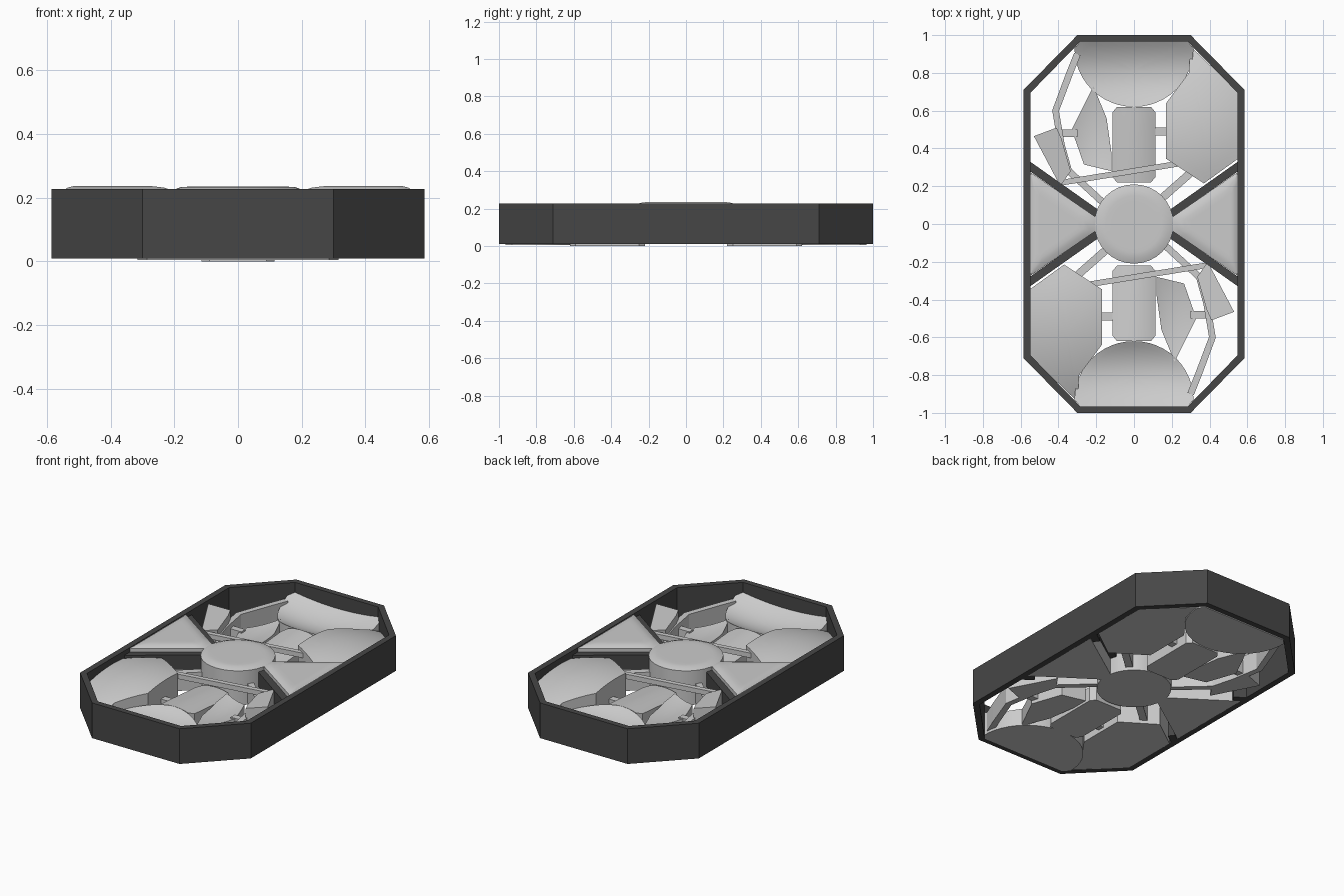
import bpy, bmesh, math
from mathutils import Vector

if "Cube" in bpy.data.objects:
    bpy.data.objects.remove(bpy.data.objects["Cube"])


def material(name, v):
    m = bpy.data.materials.new(name)
    m.diffuse_color = (v, v, v, 1)
    m.use_nodes = True
    m.node_tree.nodes["Principled BSDF"].inputs["Base Color"].default_value = m.diffuse_color
    return m


DARK = material("dark grey", 0.062)
LIGHT = material("light grey", 0.60)


def finish(bm, name, mat, smooth=True):
    bmesh.ops.recalc_face_normals(bm, faces=bm.faces)
    me = bpy.data.meshes.new(name)
    bm.to_mesh(me)
    bm.free()
    me.materials.append(mat)
    ob = bpy.data.objects.new(name, me)
    bpy.context.collection.objects.link(ob)
    if smooth:
        bpy.ops.object.select_all(action='DESELECT')
        ob.select_set(True)
        bpy.context.view_layer.objects.active = ob
        bpy.ops.object.shade_smooth_by_angle(angle=math.radians(32))
    return ob


def pair(ob):
    """Second copy turned half a turn about z."""
    c = ob.copy()
    c.name = ob.name + "_opposite"
    c.rotation_euler.z = math.pi
    bpy.context.collection.objects.link(c)


def block(name, outline, top, z0=0.01, mat=LIGHT, step=0.05, rings=7):
    """Upright block with a flat base and a sculpted top given by top(x, y, t)."""
    pts = []
    n = len(outline)
    for i in range(n):
        a, b = Vector(outline[i]), Vector(outline[(i + 1) % n])
        k = max(1, round((b - a).length / step))
        pts += [a.lerp(b, j / k) for j in range(k)]
    c = sum(pts, Vector((0, 0))) / len(pts)
    bm = bmesh.new()
    base = [bm.verts.new((p.x, p.y, z0)) for p in pts]
    bm.faces.new(base)
    prev = base
    for r in range(rings):
        t = 1 - r / rings
        ring = []
        for p in pts:
            q = c + (p - c) * t
            ring.append(bm.verts.new((q.x, q.y, top(q.x, q.y, t))))
        for i in range(len(pts)):
            j = (i + 1) % len(pts)
            bm.faces.new((prev[i], prev[j], ring[j], ring[i]))
        prev = ring
    mid = bm.verts.new((c.x, c.y, top(c.x, c.y, 0)))
    for i in range(len(pts)):
        bm.faces.new((prev[i], prev[(i + 1) % len(pts)], mid))
    return finish(bm, name, mat)


def strip(name, path, width, z0, z1, mat=LIGHT):
    """Flat-sided bar following a path, with mitred bends."""
    p = [Vector(q) for q in path]
    bm = bmesh.new()
    prev = None
    for i, q in enumerate(p):
        d = (p[min(i + 1, len(p) - 1)] - p[max(i - 1, 0)]).normalized()
        s = Vector((-d.y, d.x)) * width / 2
        sec = [bm.verts.new((*(q + s * a), z)) for a, z in
               ((-1, z0), (1, z0), (1, z1), (-1, z1))]
        if prev:
            for k in range(4):
                m = (k + 1) % 4
                bm.faces.new((prev[k], prev[m], sec[m], sec[k]))
        else:
            bm.faces.new(sec)
        prev = sec
    bm.faces.new(prev)
    return finish(bm, name, mat, False)


# octagonal rim
def octagon(cx, cy, x, y):
    return [(cx, -y), (x, -cy), (x, cy), (cx, y), (-cx, y), (-x, cy), (-x, -cy), (-cx, -y)]


bm = bmesh.new()
loops = [[bm.verts.new((*q, z)) for q in o] for o, z in (
    (octagon(0.30, 0.71, 0.585, 1.0), 0.01), (octagon(0.30, 0.71, 0.585, 1.0), 0.228),
    (octagon(0.285, 0.695, 0.548, 0.965), 0.228), (octagon(0.285, 0.695, 0.548, 0.965), 0.01))]
for k in range(4):
    a, b = loops[k], loops[(k + 1) % 4]
    for i in range(8):
        j = (i + 1) % 8
        bm.faces.new((a[i], a[j], b[j], b[i]))
finish(bm, "rim", DARK, False)

# dark spokes either side of the wedges, with short feet at the rim
for s in (1, -1):
    pair(strip("spoke", [(0.565, 0.315 * s), (0.19, 0.05 * s)], 0.042, 0.11, 0.20, DARK))
    pair(strip("spoke_foot", [(0.565, 0.315 * s), (0.50, 0.269 * s)], 0.042, 0.01, 0.12, DARK))

# light wedges
pair(block("wedge", [(0.55, 0.275), (0.20, 0.035), (0.20, -0.035), (0.55, -0.275)],
           lambda x, y, t: 0.222 + 0.014 * min(1, (1 - t) * 5)))

# central drum
circle = [(0.21 * math.cos(a * math.pi / 16), 0.21 * math.sin(a * math.pi / 16)) for a in range(32)]
block("central_drum", circle, lambda x, y, t: 0.222 + 0.013 * min(1, (1 - t) * 6))

# half-round concave dishes at both ends
arc = [(0.315 * math.cos(a), 0.93 + 0.31 * math.sin(a))
       for a in (math.pi + i * math.pi / 24 for i in range(25))]
pair(block("end_dish", arc + [(0.285, 0.966), (-0.285, 0.966)],
           lambda x, y, t: 0.085 + 1.9 * (0.15 * x * x + (y - 0.79) ** 2), z0=0.004))

# large six-sided blocks
pair(block("large_block", [(0.30, 0.94), (0.55, 0.70), (0.55, 0.345), (0.37, 0.215),
                           (0.17, 0.345), (0.17, 0.64), (0.29, 0.80)],
           lambda x, y, t: 0.215 - 0.5 * ((x - 0.33) ** 2 + (y - 0.45) ** 2)))

# long blocks between drum and dish
pair(block("long_block", [(-0.09, 0.62), (-0.115, 0.59), (-0.115, 0.25), (-0.09, 0.22),
                          (0.09, 0.22), (0.115, 0.25), (0.115, 0.59), (0.09, 0.62)],
           lambda x, y, t: 0.125 - 1.8 * x * x + 0.08 * (y - 0.42), z0=0.0))

# small angular blades
pair(block("blade", [(-0.215, 0.73), (-0.33, 0.50), (-0.265, 0.315), (-0.12, 0.28),
                     (-0.12, 0.38), (-0.145, 0.56)],
           lambda x, y, t: 0.09 + 1.5 * (x + 0.22) ** 2 + 0.4 * (y - 0.5) ** 2))
pair(block("side_blade", [(-0.53, 0.465), (-0.41, 0.51), (-0.385, 0.455),
                          (-0.335, 0.28), (-0.39, 0.20)],
           lambda x, y, t: 0.205 - 0.2 * (x + 0.45), z0=0.02))

# bent rail, cross bar and short links
pair(strip("bent_rail", [(-0.30, 0.90), (-0.34, 0.80), (-0.415, 0.60), (-0.385, 0.42),
                         (-0.345, 0.28), (-0.16, 0.11)], 0.036, 0.02, 0.14))
pair(strip("cross_bar", [(-0.39, 0.218), (0.24, 0.32)], 0.03, 0.15, 0.18))
pair(strip("drum_link", [(0.14, 0.13), (0.31, 0.28)], 0.042, 0.03, 0.14))
pair(strip("block_link", [(0.10, 0.49), (0.19, 0.49)], 0.042, 0.03, 0.10))
pair(strip("blade_link", [(-0.30, 0.48), (-0.41, 0.48)], 0.04, 0.03, 0.11))
